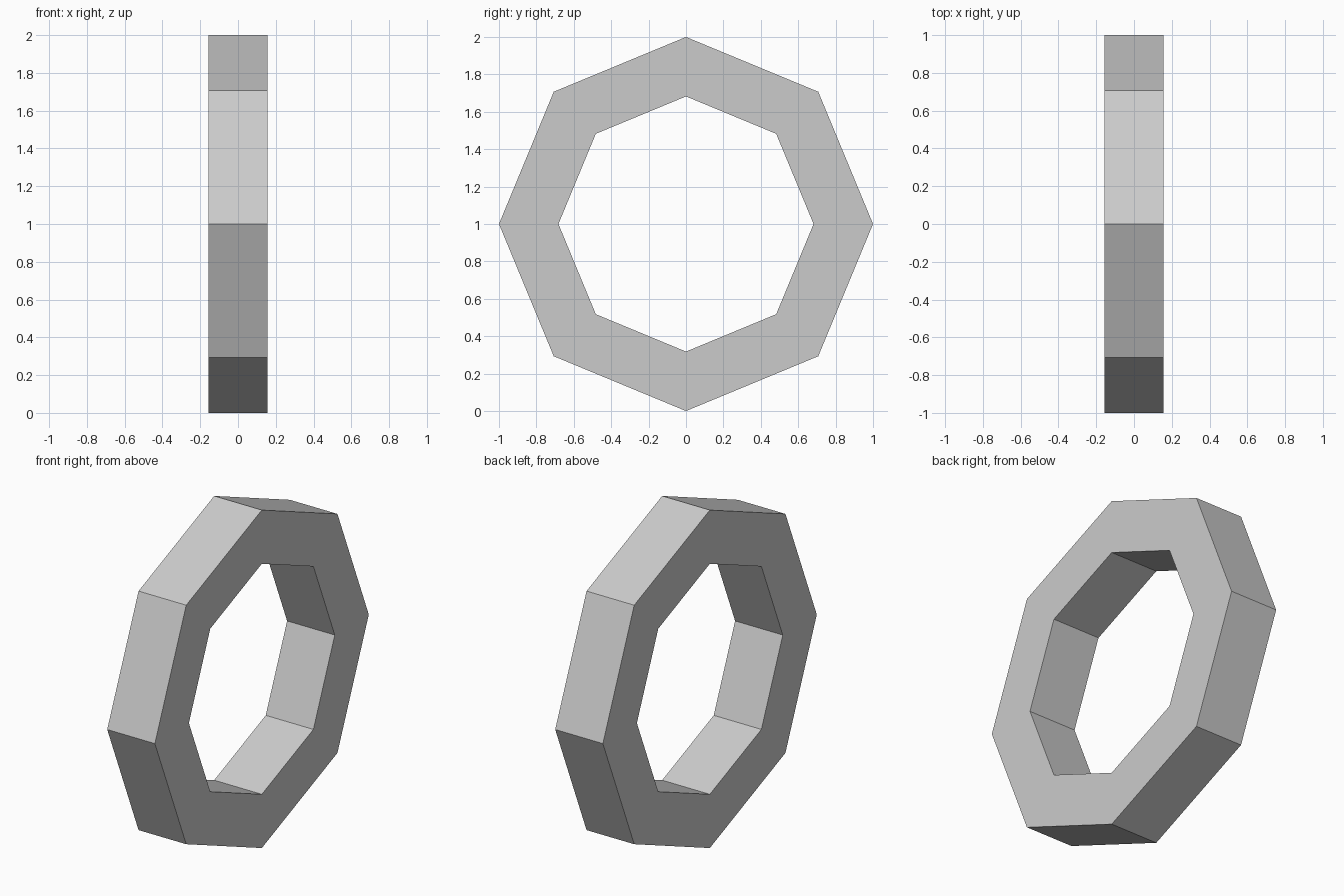
import bpy
import bmesh
from math import cos, sin, pi

if "Cube" in bpy.data.objects:
    bpy.data.objects.remove(bpy.data.objects["Cube"])

SIDES, OUTER, INNER, HALF = 8, 1.0, 0.682, 0.156

# Rectangular cross-section of the ring: (radius, x)
section = [(OUTER, -HALF), (OUTER, HALF), (INNER, HALF), (INNER, -HALF)]

# Sweep the section around the x axis, corners pointing up, down and sideways
bm = bmesh.new()
rings = []
for i in range(SIDES):
    a = 2 * pi * i / SIDES
    rings.append([bm.verts.new((x, r * cos(a), 1 + r * sin(a))) for r, x in section])

for i in range(SIDES):
    p, q = rings[i], rings[(i + 1) % SIDES]
    for j in range(4):
        k = (j + 1) % 4
        bm.faces.new((p[j], q[j], q[k], p[k]))
bmesh.ops.recalc_face_normals(bm, faces=bm.faces[:])

# Flat-shaded octagonal ring
mesh = bpy.data.meshes.new("octagonal_ring")
bm.to_mesh(mesh)
bm.free()
bpy.context.collection.objects.link(bpy.data.objects.new("octagonal_ring", mesh))
